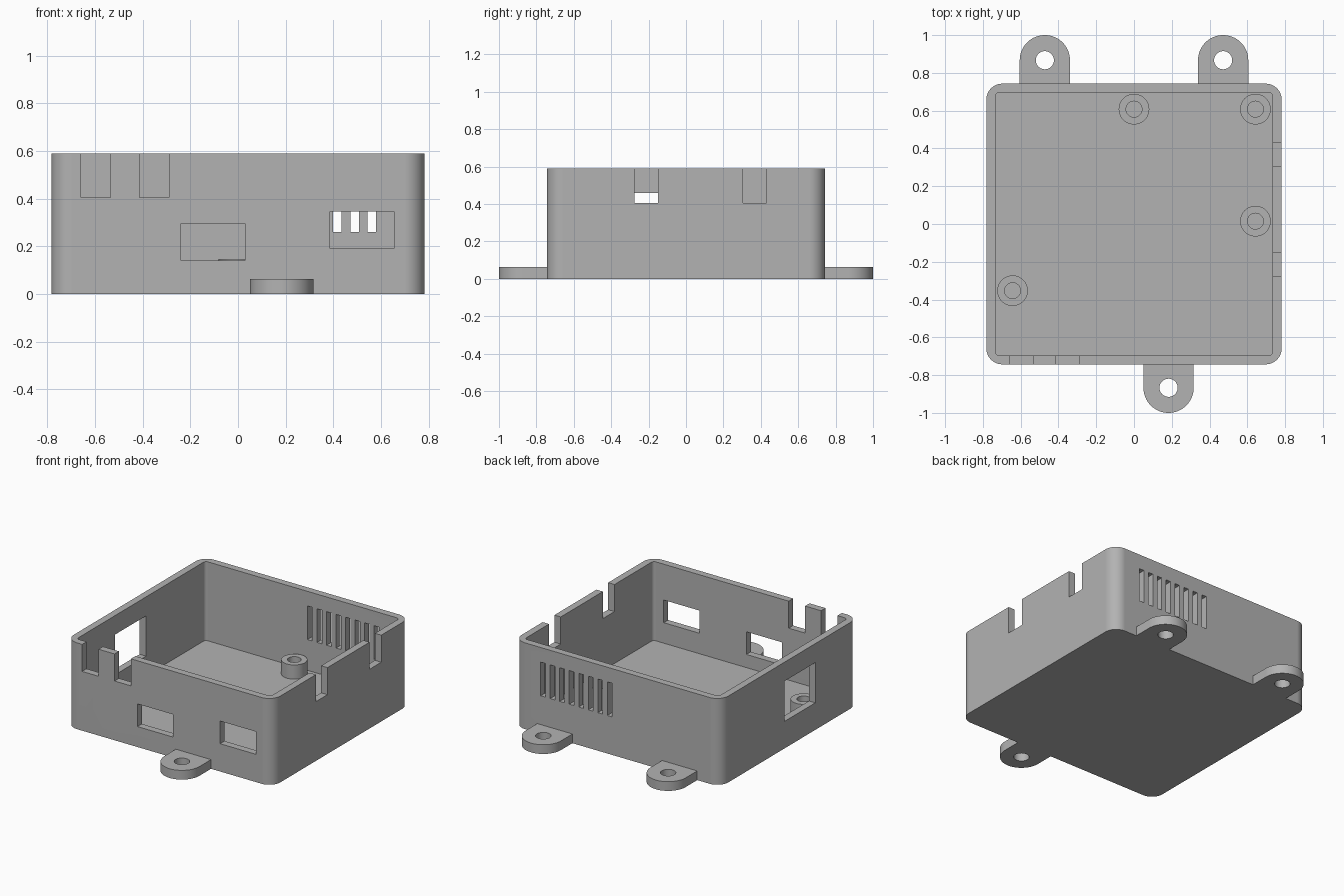
import bpy
import bmesh
from math import cos, sin, pi, radians

if "Cube" in bpy.data.objects:
    bpy.data.objects.remove(bpy.data.objects["Cube"])

HALF_X, HALF_Y, HEIGHT = 0.782, 0.743, 0.59
WALL, FLOOR, TAB_Z = 0.048, 0.05, 0.063

grey = bpy.data.materials.new("plain grey")
grey.use_nodes = True
grey.diffuse_color = (0.45, 0.45, 0.45, 1)
grey.node_tree.nodes["Principled BSDF"].inputs["Base Color"].default_value = grey.diffuse_color


def arc(cx, cy, r, start, end, steps):
    return [(cx + r * cos(start + (end - start) * i / steps),
             cy + r * sin(start + (end - start) * i / steps)) for i in range(steps + 1)]


def circle(cx, cy, r):
    return arc(cx, cy, r, 0, 2 * pi, 48)[:-1]


def rounded_rect(hx, hy, r, steps):
    points = []
    for q, (sx, sy) in enumerate(((1, 1), (-1, 1), (-1, -1), (1, -1))):
        points += arc(sx * (hx - r), sy * (hy - r), r, q * pi / 2, (q + 1) * pi / 2, steps)
    return points


def add_prism(bm, outline, z0, z1):
    low = [bm.verts.new((x, y, z0)) for x, y in outline]
    high = [bm.verts.new((x, y, z1)) for x, y in outline]
    bm.faces.new(low[::-1])
    bm.faces.new(high)
    for i in range(len(low)):
        j = (i + 1) % len(low)
        bm.faces.new((low[i], low[j], high[j], high[i]))


def solid(name, prisms):
    """Object made of one or more separate upright prisms."""
    bm = bmesh.new()
    for prism in prisms:
        add_prism(bm, *prism)
    bmesh.ops.recalc_face_normals(bm, faces=bm.faces[:])
    mesh = bpy.data.meshes.new(name)
    bm.to_mesh(mesh)
    bm.free()
    mesh.materials.append(grey)
    obj = bpy.data.objects.new(name, mesh)
    bpy.context.collection.objects.link(obj)
    return obj


def cut(obj, prisms):
    """Subtract prisms from the object and bake the result."""
    cutter = solid("cutter", prisms)
    cutter.hide_render = True
    mod = obj.modifiers.new("cut", "BOOLEAN")
    mod.operation = "DIFFERENCE"
    mod.solver = "EXACT"
    mod.object = cutter
    bpy.context.view_layer.update()
    graph = bpy.context.evaluated_depsgraph_get()
    mesh = bpy.data.meshes.new_from_object(obj.evaluated_get(graph))
    obj.modifiers.clear()
    obj.data = mesh
    bpy.data.objects.remove(cutter)


def finish(obj):
    """Smooth the curved walls, keep the edges sharp."""
    obj.data.shade_smooth()
    obj.data.set_sharp_from_angle(angle=radians(30))
    mod = obj.modifiers.new("flat walls", "WEIGHTED_NORMAL")
    mod.keep_sharp = True


def block(x0, x1, y0, y1, z0, z1):
    return [(x0, y0), (x1, y0), (x1, y1), (x0, y1)], z0, z1


# Open tray with rounded corners
case = solid("case_body", [(rounded_rect(HALF_X, HALF_Y, 0.085, 12), 0, HEIGHT)])
cut(case, [(rounded_rect(HALF_X - WALL, HALF_Y - WALL, 0.02, 6), FLOOR, HEIGHT + 0.2)])

openings = []
OUT, IN = 0.1, 0.1


def front_opening(x0, x1, z0, z1):
    openings.append(block(x0, x1, -HALF_Y - OUT, -HALF_Y + IN, z0, z1))


def right_opening(y0, y1, z0, z1):
    openings.append(block(HALF_X - IN, HALF_X + OUT, y0, y1, z0, z1))


# Cable notches in the rim
for x in (-0.597, -0.352):
    front_opening(x - 0.062, x + 0.062, 0.405, HEIGHT + 0.1)
for y in (-0.213, 0.368):
    right_opening(y - 0.063, y + 0.063, 0.405, HEIGHT + 0.1)

# Connector windows in the front and the far side
front_opening(-0.24, 0.03, 0.14, 0.295)
front_opening(0.385, 0.655, 0.19, 0.345)
openings.append(block(-HALF_X - OUT, -HALF_X + IN, -0.28, 0.055, 0.185, 0.46))

# Row of vent slots in the back
for i in range(8):
    x = 0.561 - 0.072 * i
    openings.append(block(x - 0.018, x + 0.018, HALF_Y - IN, HALF_Y + OUT, 0.26, 0.49))
cut(case, openings)
finish(case)

# Mounting tabs with screw holes
TAB_R, TAB_Y = 0.133, 0.867
for name, x, side in (("front_tab", 0.183, -1),
                      ("back_tab_left", 0.472, 1),
                      ("back_tab_right", -0.472, 1)):
    outline = [(x + TAB_R, side * HALF_Y)]
    outline += arc(x, side * TAB_Y, TAB_R, 0, side * pi, 32)
    outline += [(x - TAB_R, side * HALF_Y)]
    tab = solid(name, [(outline, 0, TAB_Z)])
    cut(tab, [(circle(x, side * TAB_Y, 0.048), -0.1, 0.2)])
    finish(tab)

# Hollow board standoffs
for name, x, y in (("standoff_back", 0, 0.608), ("standoff_corner", 0.643, 0.608),
                   ("standoff_side", 0.643, 0.015), ("standoff_front", -0.643, -0.353)):
    post = solid(name, [(circle(x, y, 0.081), FLOOR, 0.147)])
    cut(post, [(circle(x, y, 0.042), 0, 0.2)])
    finish(post)
